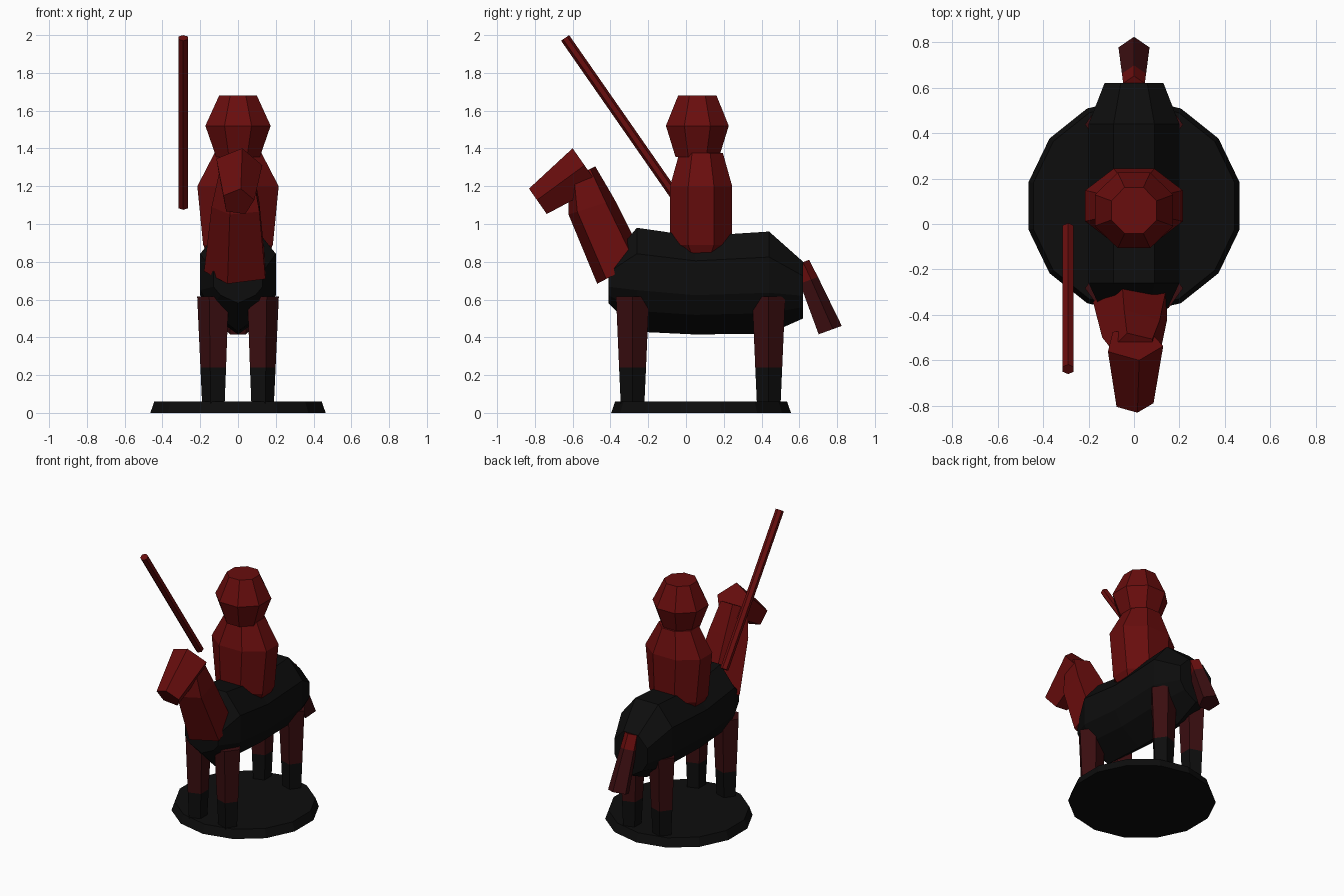
import bpy, bmesh
from math import sin, cos, pi, radians

cube = bpy.data.objects.get("Cube")
if cube:
    bpy.data.objects.remove(cube, do_unlink=True)


def material(name, rgb):
    m = bpy.data.materials.new(name)
    m.use_nodes = True
    m.diffuse_color = (*rgb, 1)
    m.node_tree.nodes["Principled BSDF"].inputs["Base Color"].default_value = (*rgb, 1)
    return m


RED = material("deep red", (0.14, 0.004, 0.004))
MAROON = material("dark maroon", (0.042, 0.004, 0.005))
BLACK = material("near black", (0.004, 0.004, 0.004))


def polygon(sides, phase):
    """Unit outline of a regular polygon, phase in degrees."""
    angles = [radians(phase) + 2 * pi * i / sides for i in range(sides)]
    return [(cos(a), sin(a)) for a in angles]


def loft(name, outline, rings, mats, x=0.0):
    """Skin rings of (y, z, x radius, depth radius, tilt); one material per band."""
    bm = bmesh.new()
    loops = []
    for y, z, rx, rd, tilt in rings:
        t = radians(tilt)
        loops.append([bm.verts.new((x + u * rx, y + v * rd * cos(t), z + v * rd * sin(t)))
                      for u, v in outline])
    n = len(outline)
    for band, (a, b) in enumerate(zip(loops, loops[1:])):
        for i in range(n):
            j = (i + 1) % n
            face = bm.faces.new((a[i], a[j], b[j], b[i]))
            face.material_index = min(band, len(mats) - 1)
    bm.faces.new(loops[0][::-1])
    bm.faces.new(loops[-1]).material_index = len(mats) - 1
    bmesh.ops.recalc_face_normals(bm, faces=bm.faces)
    mesh = bpy.data.meshes.new(name)
    bm.to_mesh(mesh)
    bm.free()
    for m in mats:
        mesh.materials.append(m)
    obj = bpy.data.objects.new(name, mesh)
    bpy.context.collection.objects.link(obj)
    return obj


# Round stand
loft("base", polygon(14, 90), [(0.08, 0, 0.476, 0.476, 0), (0.08, 0.06, 0.455, 0.455, 0)], [BLACK])

# Barrel of the horse, keeled below and flat on top
half = [(0.72, -0.6), (1, -0.2), (1, 0.5), (0.45, 1)]
barrel = [(0, -1)] + half + [(-u, v) for u, v in reversed(half)]
loft("horse_body", barrel, [
    (-0.41, 0.69, 0.13, 0.11, 90),
    (-0.26, 0.705, 0.2, 0.275, 90),
    (0.05, 0.675, 0.2, 0.26, 90),
    (0.44, 0.69, 0.2, 0.27, 90),
    (0.62, 0.65, 0.13, 0.15, 90)], [BLACK])

# Legs with dark hooves
for side, s in (("left", 1), ("right", -1)):
    for end, y in (("front", -0.283), ("back", 0.438)):
        loft(f"{end}_{side}_leg", polygon(5, 0 if s > 0 else 180), [
            (y, 0.05, 0.066, 0.066, 0),
            (y, 0.24, 0.075, 0.075, 0),
            (y, 0.615, 0.092, 0.092, 0)], [BLACK, MAROON], x=s * 0.124)

# Neck and head of the horse
loft("horse_neck", polygon(5, 180), [
    (-0.345, 0.75, 0.18, 0.149, 28),
    (-0.5, 1.09, 0.14, 0.135, 18),
    (-0.55, 1.27, 0.1, 0.082, 27)], [RED])
loft("horse_head", polygon(5, 80), [
    (-0.527, 1.296, 0.13, 0.13, 125),
    (-0.782, 1.117, 0.087, 0.087, 125)], [RED])

# Tail with a red root
loft("tail", polygon(5, 90), [
    (0.605, 0.793, 0.05, 0.05, 20),
    (0.646, 0.7, 0.056, 0.056, 20),
    (0.757, 0.436, 0.072, 0.072, 20)], [RED, MAROON])

# Rider
octagon = polygon(8, 22.5)
loft("rider_torso", octagon, [
    (0.08, 0.83, 0.17, 0.125, 0),
    (0.08, 0.89, 0.2, 0.178, 0),
    (0.08, 1.2, 0.233, 0.178, 0),
    (0.08, 1.375, 0.135, 0.125, 0)], [RED])
loft("rider_head", octagon, [
    (0.06, 1.355, 0.125, 0.125, 0),
    (0.06, 1.52, 0.187, 0.18, 0),
    (0.06, 1.68, 0.108, 0.11, 0)], [RED])

# Spear
loft("spear", polygon(6, 90), [
    (-0.017, 1.09, 0.028, 0.026, 35),
    (-0.64, 1.985, 0.028, 0.026, 35)], [RED], x=-0.29)
